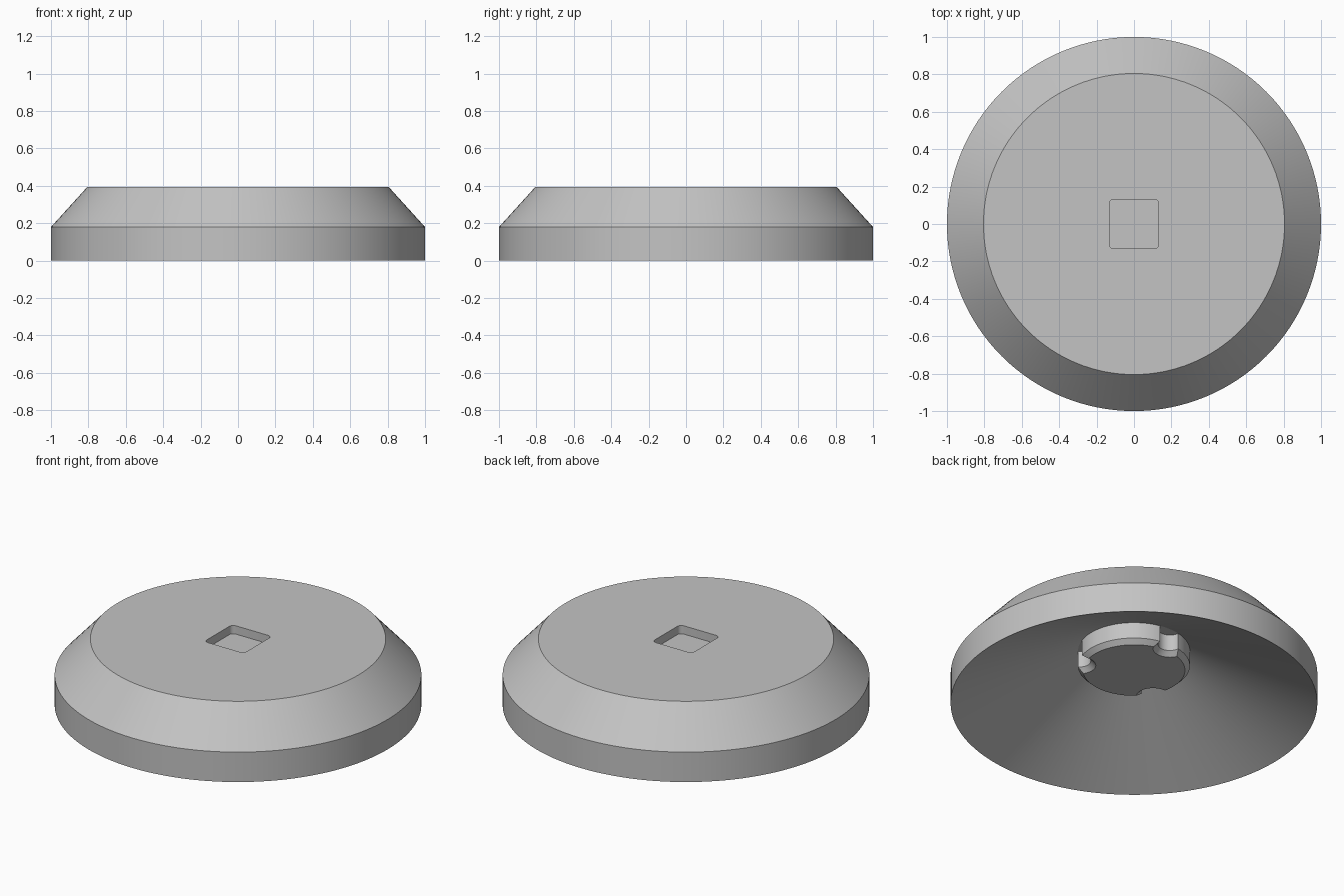
import bpy, bmesh
from math import sin, cos, pi, radians, acos, atan2

cube = bpy.data.objects.get("Cube")
if cube:
    bpy.data.objects.remove(cube, do_unlink=True)

SEGMENTS = 128

grey = bpy.data.materials.new("plain grey")
grey.use_nodes = True
colour = (0.55, 0.55, 0.55, 1)
grey.diffuse_color = colour
grey.node_tree.nodes["Principled BSDF"].inputs["Base Color"].default_value = colour


def loft(name, rings, cap_start=True, cap_end=True):
    """Skin a list of closed rings that share one point count."""
    bm = bmesh.new()
    loops = [[bm.verts.new(p) for p in ring] for ring in rings]
    count = len(loops[0])
    for a, b in zip(loops, loops[1:]):
        for i in range(count):
            j = (i + 1) % count
            bm.faces.new((a[i], a[j], b[j], b[i]))
    if cap_start:
        bm.faces.new(loops[0][::-1])
    if cap_end:
        bm.faces.new(loops[-1])
    bmesh.ops.recalc_face_normals(bm, faces=bm.faces)
    mesh = bpy.data.meshes.new(name)
    bm.to_mesh(mesh)
    bm.free()
    mesh.materials.append(grey)
    obj = bpy.data.objects.new(name, mesh)
    bpy.context.collection.objects.link(obj)
    return obj


def smooth(obj):
    bpy.ops.object.select_all(action="DESELECT")
    obj.select_set(True)
    bpy.context.view_layer.objects.active = obj
    bpy.ops.object.shade_smooth_by_angle(angle=radians(20))


def circle(r, z):
    steps = [2 * pi * i / SEGMENTS for i in range(SEGMENTS)]
    return [(r * cos(t), r * sin(t), z) for t in steps]


def rounded_square(half, corner, z):
    points = []
    for k in range(4):
        mid = pi / 4 + k * pi / 2
        cx = (half - corner) * (1 if cos(mid) > 0 else -1)
        cy = (half - corner) * (1 if sin(mid) > 0 else -1)
        for i in range(7):
            t = k * pi / 2 + i * pi / 12
            points.append((cx + corner * cos(t), cy + corner * sin(t), z))
    return points


def notched_circle(r, notch, z, centre=0.305, arc=28, scoop=16):
    """Circle with three round scoops, the first one facing the back."""
    points = []
    half = acos((r * r + centre * centre - notch * notch) / (2 * r * centre))
    # direction from the scoop centre to its first end, seen from the axis
    end = atan2(r * sin(half), r * cos(half) - centre)
    for k in range(3):
        mid = pi / 2 + k * 2 * pi / 3
        cx, cy = centre * cos(mid), centre * sin(mid)
        for i in range(scoop):
            t = mid - end - (2 * pi - 2 * end) * i / scoop
            points.append((cx + notch * cos(t), cy + notch * sin(t), z))
        for i in range(arc):
            t = mid + half + (2 * pi / 3 - 2 * half) * i / arc
            points.append((r * cos(t), r * sin(t), z))
    return points


# Disc: hollow cone underneath, straight rim, sloped shoulder, flat top
profile = [(0.305, 0.331), (1.0, 0.0), (1.0, 0.18), (0.805, 0.395)]
body = loft("dished_disc", [circle(r, z) for r, z in profile])

# Square pocket sunk into the top
cutter = loft("pocket_cutter", [rounded_square(0.132, 0.025, z) for z in (0.345, 0.5)])
cutter.hide_render = True
cut = body.modifiers.new("pocket", "BOOLEAN")
cut.operation = "DIFFERENCE"
cut.solver = "EXACT"
cut.object = cutter
bpy.ops.object.select_all(action="DESELECT")
body.select_set(True)
bpy.context.view_layer.objects.active = body
bpy.ops.object.modifier_apply(modifier=cut.name)
bpy.data.objects.remove(cutter, do_unlink=True)
smooth(body)

# Hub under the disc: three scoops, chamfered lower edge
hub = loft("notched_hub", [
    notched_circle(0.278, 0.092, 0.207),
    notched_circle(0.305, 0.065, 0.234),
    notched_circle(0.305, 0.065, 0.336),
])
smooth(hub)
